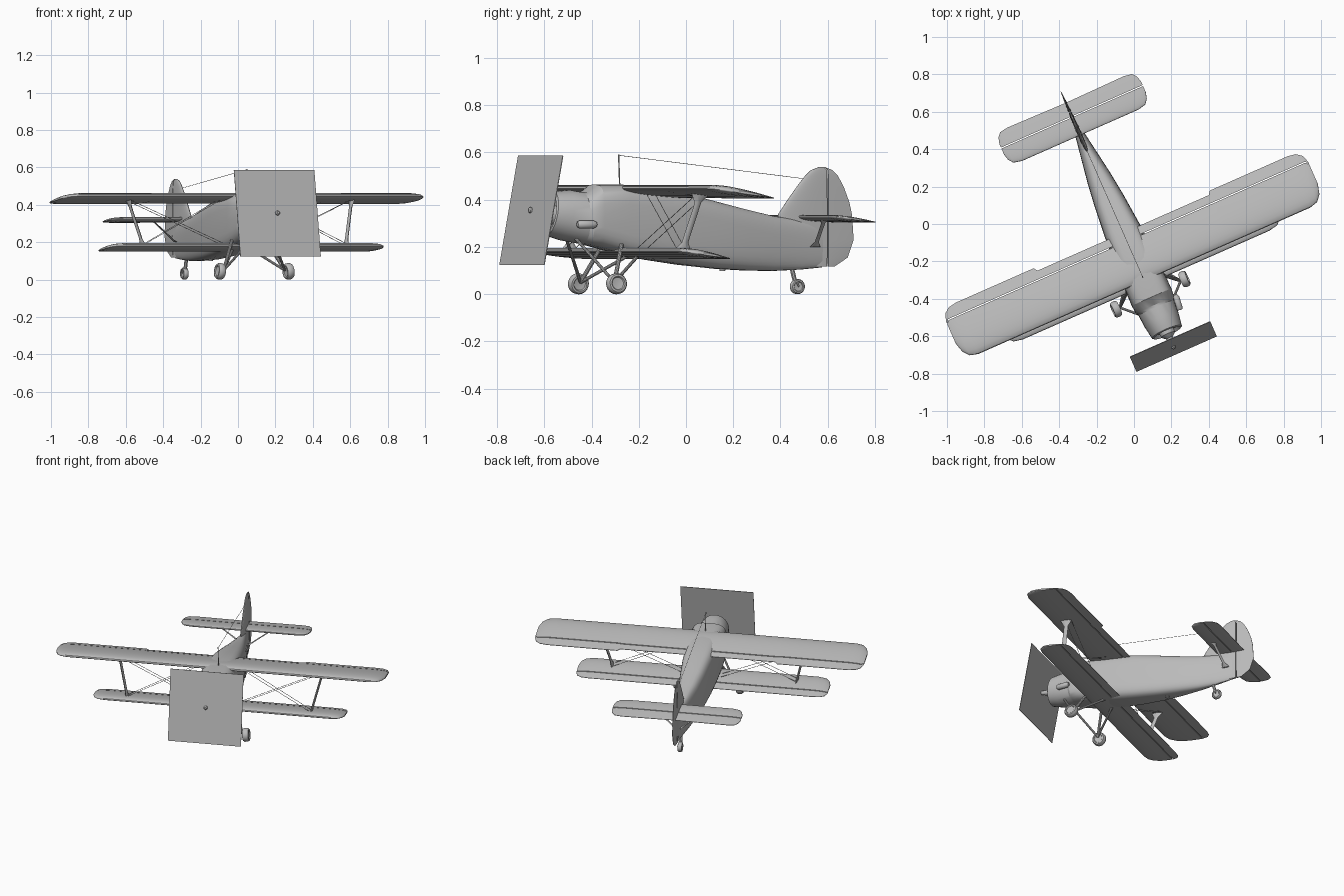
import bpy, bmesh, math
from mathutils import Matrix, Vector

if "Cube" in bpy.data.objects:
    bpy.data.objects.remove(bpy.data.objects["Cube"])

# Whole aircraft is yawed; parts are built nose to -y, centred on x = 0
PLACE = Matrix.Rotation(math.radians(23.8), 4, 'Z') @ Matrix.Translation((-0.072, 0, 0))
PITCH = math.radians(10.6)

grey = bpy.data.materials.new("airframe grey")
grey.use_nodes = True
grey.diffuse_color = (0.5, 0.5, 0.5, 1)
grey.node_tree.nodes["Principled BSDF"].inputs["Base Color"].default_value = (0.5, 0.5, 0.5, 1)


def finish(name, bm, mirror=False, angle=35):
    bmesh.ops.recalc_face_normals(bm, faces=bm.faces)
    mesh = bpy.data.meshes.new(name)
    bm.to_mesh(mesh)
    bm.free()
    mesh.materials.append(grey)
    ob = bpy.data.objects.new(name, mesh)
    bpy.context.collection.objects.link(ob)
    ob.matrix_world = PLACE
    if mirror:
        ob.modifiers.new("mirror", 'MIRROR')
    bpy.ops.object.select_all(action='DESELECT')
    ob.select_set(True)
    bpy.context.view_layer.objects.active = ob
    bpy.ops.object.shade_smooth_by_angle(angle=math.radians(angle))
    return ob


def skin(bm, rings, cap_start=True):
    loops = [[bm.verts.new(p) for p in ring] for ring in rings]
    n = len(loops[0])
    for a, b in zip(loops, loops[1:]):
        for i in range(n):
            j = (i + 1) % n
            bm.faces.new((a[i], a[j], b[j], b[i]))
    if cap_start:
        bm.faces.new(loops[0])
    bm.faces.new(loops[-1])


def loft(name, rings, mirror=False, cap_start=True, angle=35):
    bm = bmesh.new()
    skin(bm, rings, cap_start)
    return finish(name, bm, mirror, angle)


def turned(name, centre, axis, steps, mirror=False, n=20):
    """Round part: steps are (distance along axis, radius)."""
    axis = Vector(axis).normalized()
    side = axis.orthogonal().normalized()
    other = axis.cross(side)
    rings = [[Vector(centre) + axis * d + (side * math.cos(k) + other * math.sin(k)) * r
              for k in (math.tau * i / n for i in range(n))] for d, r in steps]
    return loft(name, rings, mirror)


def rod(name, a, b, r, mirror=False, n=8):
    d = Vector(b) - Vector(a)
    return turned(name, a, d, [(0, r), (d.length, r)], mirror, n)


def section(le, te, thick, start, end, top=1.0, low=1.0):
    """Aerofoil slice between two chord positions, as (chord, height) points."""
    chord = te - le
    clamp = lambda p: min(max((p - le) / chord, 0.0), 1.0)
    f0 = 0.0 if start is None else min(clamp(start), 0.88)
    f1 = 1.0 if end is None else min(clamp(end), 0.86)
    half = lambda f: 5 * thick * (0.2969 * math.sqrt(f) - 0.126 * f - 0.3516 * f**2
                                  + 0.2843 * f**3 - 0.1015 * f**4) + 0.001
    fs = [f0 + (f1 - f0) * (1 - math.cos(math.pi / 2 * i / 9)) for i in range(10)]
    up = [(le + f * chord, half(f) * top) for f in fs]
    down = [(le + f * chord, -half(f) * low) for f in reversed(fs)]
    return up + down


def wing(name, stations, z0, y0, slope, hinge, gap=0.006, top=1.3, low=0.6):
    """Mirrored wing with separate hinged surface; stations are (x, lead, trail, thickness)."""
    for part, s, e in ((name, None, hinge), (name + "_flaps", hinge + gap, None)):
        rings = [[(x, c, z0 - (c - y0) * slope + h)
                  for c, h in section(le, te, th, s, e, top, low)] for x, le, te, th in stations]
        loft(part, rings, mirror=True, cap_start=False)


# Upper and lower wings, tailplane
wing("upper_wing", [(0, -.3, -.02, .036), (.5, -.3, -.02, .036), (.515, -.3, 0, .036),
                    (.97, -.3, 0, .034), (1.015, -.288, -.008, .028), (1.043, -.255, -.03, .02),
                    (1.058, -.2, -.07, .01)], .447, -.3, .14, -.07)
wing("lower_wing", [(0, -.325, -.1, .03), (.72, -.325, -.1, .03), (.77, -.315, -.105, .025),
                    (.795, -.29, -.12, .017), (.808, -.25, -.15, .009)], .181, -.325, .14, -.16)
wing("tailplane", [(0, .55, .74, .02), (.34, .55, .745, .02), (.385, .56, .738, .016),
                   (.405, .585, .715, .011), (.414, .62, .68, .006)], .328, .55, .12, .655,
     top=1, low=1)

# Fin and rudder
fin_rows = [(.118, .62, .72, .012), (.155, .58, .78, .016), (.23, .52, .807, .02),
            (.335, .456, .80, .022), (.39, .495, .787, .02), (.453, .543, .762, .018),
            (.5, .582, .735, .014), (.525, .61, .71, .01), (.538, .645, .675, .005)]
for part, s, e in (("fin", None, .682), ("rudder", .688, None)):
    loft(part, [[(h, c, z) for c, h in section(le, te, th, s, e)] for z, le, te, th in fin_rows])

# Fuselage: (y, half width, bottom, top, squareness)
body = [(-.585, .07, .265, .415, 2), (-.605, .078, .257, .425, 2), (-.6, .087, .248, .435, 2),
        (-.53, .098, .228, .442, 2.1), (-.455, .104, .212, .432, 2.4), (-.44, .112, .21, .432, 3),
        (-.395, .116, .2, .464, 3.4), (-.27, .113, .168, .464, 4), (-.14, .108, .144, .452, 4),
        (0, .099, .124, .43, 4), (.164, .084, .107, .392, 3.6), (.3, .067, .1, .36, 3.2),
        (.43, .046, .098, .332, 2.8), (.56, .025, .104, .312, 2.4), (.66, .011, .113, .295, 2)]
rings = []
for y, w, lo, hi, power in body:
    ring = []
    for i in range(32):
        c, s = math.cos(math.tau * i / 32), math.sin(math.tau * i / 32)
        x = math.copysign(abs(c) ** (2 / power), c) * w
        z = (hi + lo) / 2 + math.copysign(abs(s) ** (2 / power), s) * (hi - lo) / 2
        lean = .18 * (z - .34) if y < -.5 else 0
        ring.append((x, y + lean, z))
    rings.append(ring)
loft("fuselage", rings, angle=25)

# Propeller disc plate, shaft and hub
hub = Vector((0, -.684, .355))
bm = bmesh.new()
bmesh.ops.create_cube(bm, size=1, matrix=Matrix.Translation(hub) @ Matrix.Rotation(-PITCH, 4, 'X')
                      @ Matrix.Diagonal((.47, .003, .47, 1)))
finish("propeller_disc", bm)
nose = Vector((0, -math.cos(PITCH), math.sin(PITCH)))
turned("propeller_shaft", hub, nose, [(-.11, .045), (-.07, .04), (-.05, .018), (.008, .012), (.014, .006)])

# Engine exhaust and bay trim
turned("exhaust_pipe", (.112, -.52, .295), (.1, 1, 0), [(0, .012), (.01, .018), (.07, .018), (.085, .01)])
turned("belly_vent", (0, .2, .112), (0, 0, -1), [(0, .014), (.014, .012)])


def blade_strut(name, top, bottom, wide, flare, thick):
    """Flat strut whose ends flare along the chord."""
    a, b = Vector(top), Vector(bottom)
    rings = []
    for t, w in ((0, flare), (.06, flare * .75), (.18, wide), (.82, wide), (.94, flare * .75), (1, flare)):
        p = a.lerp(b, t)
        rings.append([p + Vector((dx * thick / 2, dy * w / 2, 0))
                      for dx, dy in ((0, -1), (1, -.4), (1, .4), (0, 1), (-1, .4), (-1, -.4))])
    loft(name, rings, mirror=True)


blade_strut("wing_strut", (.655, -.185, .434), (.59, -.25, .172), .03, .1, .014)
blade_strut("tailplane_strut", (.17, .6, .322), (.02, .62, .2), .018, .05, .01)

# Bracing wires
for a, b in (((.09, -.2, .44), (.59, -.27, .19)), ((.09, -.25, .18), (.655, -.2, .43)),
             ((.09, -.16, .44), (.59, -.23, .185)), ((.09, -.21, .175), (.655, -.16, .425))):
    rod("bracing_wire", a, b, .0014, True, 6)

# Aerial mast and wire
rod("aerial_mast", (0, -.275, .455), (0, -.28, .592), .003)
rod("aerial_wire", (0, -.28, .588), (0, .585, .488), .0012, n=6)

# Main landing gear
wheel_at = (.2, -.378, .044)
tyre = [(-.012, .012), (-.014, .026), (-.02, .03), (-.019, .038), (-.01, .044),
        (.01, .044), (.019, .038), (.02, .03), (.014, .026), (.012, .012)]
turned("main_wheel", wheel_at, (1, 0, .12), tyre, True, 24)
for name, end, r in (("shock_strut", (.1, -.31, .21), .009), ("front_gear_strut", (.05, -.5, .235), .007),
                     ("rear_gear_strut", (.05, -.21, .165), .007)):
    rod(name, (.178, -.378, .05), end, r, True, 10)

# Tail wheel with fork
turned("tail_wheel", (0, .547, .032), (1, 0, 0), [(d * .7, r * .727) for d, r in tyre])
rod("tail_wheel_leg", (0, .535, .058), (0, .52, .115), .01)
for x in (-.017, .017):
    rod("tail_wheel_fork", (x, .547, .032), (x * .4, .535, .066), .004)
